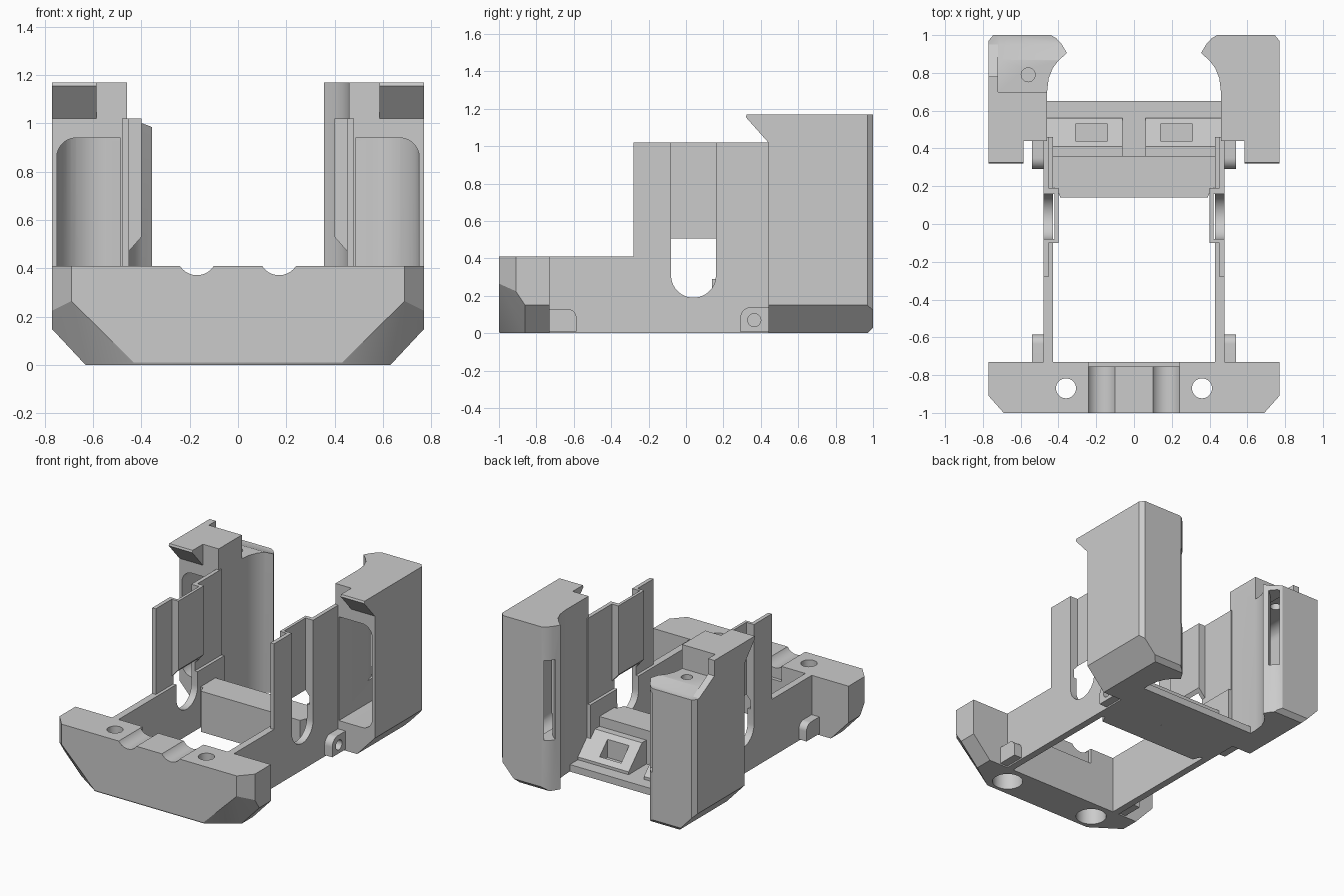
import bpy, bmesh, math
from mathutils import Vector

if "Cube" in bpy.data.objects:
    bpy.data.objects.remove(bpy.data.objects["Cube"], do_unlink=True)

grey = bpy.data.materials.new("warm_grey_plastic")
grey.use_nodes = True
COLOUR = (0.6, 0.6, 0.6, 1)
grey.diffuse_color = COLOUR
grey.node_tree.nodes["Principled BSDF"].inputs["Base Color"].default_value = COLOUR


def finish(name, bm):
    bmesh.ops.recalc_face_normals(bm, faces=bm.faces)
    mesh = bpy.data.meshes.new(name)
    bm.to_mesh(mesh)
    bm.free()
    mesh.materials.append(grey)
    ob = bpy.data.objects.new(name, mesh)
    bpy.context.collection.objects.link(ob)
    return ob


def prism(name, pts, axis, lo, hi, side=1):
    """Extrude a 2D outline along an axis; side=-1 mirrors it across x."""
    def place(p, d):
        x, y, z = {"x": (d, *p), "y": (p[0], d, p[1]), "z": (*p, d)}[axis]
        return (x * side, y, z)
    bm = bmesh.new()
    a = [bm.verts.new(place(p, lo)) for p in pts]
    b = [bm.verts.new(place(p, hi)) for p in pts]
    bm.faces.new(a)
    bm.faces.new(b)
    for i in range(len(pts)):
        j = (i + 1) % len(pts)
        bm.faces.new((a[i], a[j], b[j], b[i]))
    return finish(name, bm)


def box(name, x, y, z, side=1):
    return prism(name, [(x[0], y[0]), (x[1], y[0]), (x[1], y[1]), (x[0], y[1])], "z", *z, side)


def arc(cx, cy, r, start, end, n=12):
    angles = [math.radians(start + (end - start) * i / n) for i in range(n + 1)]
    return [(cx + r * math.cos(t), cy + r * math.sin(t)) for t in angles]


def circle(cx, cy, r):
    return arc(cx, cy, r, 0, 360, 32)[:-1]


def boolean(ob, other, mode="DIFFERENCE"):
    mod = ob.modifiers.new("bool", "BOOLEAN")
    mod.operation = mode
    mod.solver = "EXACT"
    mod.object = other
    bpy.context.view_layer.objects.active = ob
    bpy.ops.object.modifier_apply(modifier=mod.name)
    bpy.data.objects.remove(other, do_unlink=True)


parts = []

# Front bumper: convex block with chamfered corners
corner = [(0.69, -1, 0.41), (0.77, -0.91, 0.41), (0.77, -0.73, 0.41), (0.77, -0.73, 0.15),
          (0.63, -0.73, 0), (0.63, -0.86, 0), (0.77, -0.86, 0.15), (0.77, -0.91, 0.225),
          (0.69, -1, 0.265), (0.43, -1, 0.01), (0.43, -0.995, 0)]
bm = bmesh.new()
for s in (1, -1):
    for p in corner:
        bm.verts.new((p[0] * s, p[1], p[2]))
bmesh.ops.convex_hull(bm, input=bm.verts)
bmesh.ops.dissolve_limit(bm, angle_limit=0.02, verts=bm.verts, edges=bm.edges)
bumper = finish("front_bumper", bm)
for s in (1, -1):
    boolean(bumper, prism("cutter", circle(0.17, 0.455, 0.083), "y", -1.1, -0.6, s))
    boolean(bumper, prism("cutter", circle(0.36, -0.87, 0.053), "z", -0.1, 0.6, s))
    boolean(bumper, prism("cutter", circle(0.36, -0.87, 0.1), "z", -0.1, 0.2, s))
# Shallow notch in the rear edge
boolean(bumper, box("cutter", (-0.24, 0.24), (-0.755, -0.7), (0.3, 0.5)))
parts.append(bumper)

# Cross block with sloped rear ribs and a floor ledge
parts.append(prism("cross_block", [(-0.46, 0.36), (-0.46, 0.2), (-0.41, 0.19), (-0.39, 0.14),
                                   (0.39, 0.14), (0.41, 0.19), (0.46, 0.2), (0.46, 0.36)],
                   "z", 0, 0.29))
parts.append(box("floor_ledge", (-0.47, 0.47), (0.35, 0.65), (0, 0.05)))

for s, label in ((1, "left"), (-1, "right")):
    # Side wall: low front, tall rear, with a bulged slot
    wall = prism(label + "_side_wall", [(-0.74, 0), (0.46, 0), (0.46, 1.02), (-0.28, 1.02),
                                        (-0.28, 0.41), (-0.74, 0.41)], "x", 0.43, 0.48, s)
    boolean(wall, box("cutter", (0.4, 0.452), (-0.3, 0.5), (0.41, 1.1), s))
    boolean(wall, prism("bulge", [(0.47, 0.45), (0.4, 0.53), (0.4, 1.02), (0.47, 1.02)],
                        "y", -0.1, 0.19, s), "UNION")
    slot = arc(0.04, 0.31, 0.12, 180, 360, 20)
    boolean(wall, prism("cutter", slot + [(0.16, 1.1), (-0.08, 1.1)], "x", 0.42, 0.6, s))
    boolean(wall, prism("cutter", slot + [(0.16, 0.5), (-0.08, 0.5)], "x", 0.3, 0.6, s))
    parts.append(wall)

    # Mounting lugs on the wall
    front_lug = [(-0.74, 0.01), (-0.585, 0.01)] + arc(-0.635, 0.08, 0.05, 0, 90) + [(-0.74, 0.13)]
    parts.append(prism(label + "_front_lug", front_lug, "x", 0.47, 0.54, s))
    rear = [(0.45, 0.01), (0.45, 0.14)] + arc(0.35, 0.08, 0.06, 90, 180) + [(0.29, 0.01)]
    lug = prism(label + "_rear_lug", rear, "x", 0.475, 0.54, s)
    boolean(lug, prism("cutter", circle(0.365, 0.07, 0.035), "x", 0.49, 0.6, s))
    parts.append(lug)

    # Sloped rib with a U-shaped latch recess
    rib = prism(label + "_sloped_rib", [(0.35, 0), (0.35, 0.22), (0.41, 0.22), (0.56, 0.07), (0.56, 0)],
                "x", 0.06, 0.47, s)
    boolean(rib, box("cutter", (0.14, 0.31), (0.44, 0.53), (0.06, 0.4), s))
    parts.append(rib)

    # Duct tower with a flared inner rear corner
    outline = [(0.46, 0.44), (0.77, 0.44), (0.77, 0.97), (0.745, 1), (0.44, 1), (0.41, 0.982),
               (0.385, 0.955), (0.355, 0.905), (0.4, 0.865), (0.43, 0.825), (0.452, 0.77), (0.46, 0.7)]
    tower = prism(label + "_duct_tower", outline, "z", 0, 1.17, s)
    boolean(tower, prism("cutter", [(0.62, -0.011), (0.8, -0.011), (0.8, 0.182)], "y", 0.3, 1.1, s))
    boolean(tower, prism("cutter", [(0.96, -0.01), (1.02, -0.01), (1.02, 0.05)], "x", 0.2, 0.9, s))

    # Hollow interior with rounded outer corners and a curved back
    cavity = prism("cavity", [(0.487, 0.4), (0.75, 0.4), (0.75, 0.75)]
                   + arc(0.55, 0.75, 0.2, 0, 90)[1:] + [(0.487, 0.95)], "z", 0.15, 0.94, s)
    section = [(0.48, 0.2)] + arc(0.67, 0.28, 0.08, -90, 0) + arc(0.67, 0.86, 0.08, 0, 90) + [(0.48, 0.94)]
    boolean(cavity, prism("section", section, "y", 0.3, 1.1, s), "INTERSECT")
    boolean(tower, cavity)
    outlet = [(0.55, 0.7), (0.49, 0.75), (0.465, 0.84), (0.43, 0.89), (0.36, 0.95),
              (0.4, 1.02), (0.45, 0.96), (0.56, 0.945)]
    boolean(tower, prism("outlet", outlet, "z", 0.36, 0.93, s))

    # The right tower has a stepped top with a screw hole
    if s < 0:
        step = [(0.7, 1.3), (0.7, 1), (0.87, 1), (0.95, 0.965), (1.1, 0.965), (1.1, 1.3)]
        boolean(tower, prism("cutter", step, "x", 0.3, 0.72, s))
        rim = [(0.78, 1.3), (0.78, 1.06), (0.95, 0.965), (1.1, 0.965), (1.1, 1.3)]
        boolean(tower, prism("cutter", rim, "x", 0.71, 0.8, s))
        boolean(tower, prism("cutter", circle(0.56, 0.79, 0.037), "z", 0.9, 1.1, s))
    parts.append(tower)

    # Overhanging hook at the top front of the tower
    parts.append(prism(label + "_tower_hook", [(0.45, 1.02), (0.44, 1.02), (0.32, 1.155),
                                               (0.325, 1.17), (0.45, 1.17)], "x", 0.585, 0.77, s))

# Smooth curved faces, keep hard edges
bpy.ops.object.select_all(action="DESELECT")
for ob in parts:
    ob.select_set(True)
bpy.context.view_layer.objects.active = parts[0]
bpy.ops.object.shade_smooth_by_angle(angle=math.radians(25))
